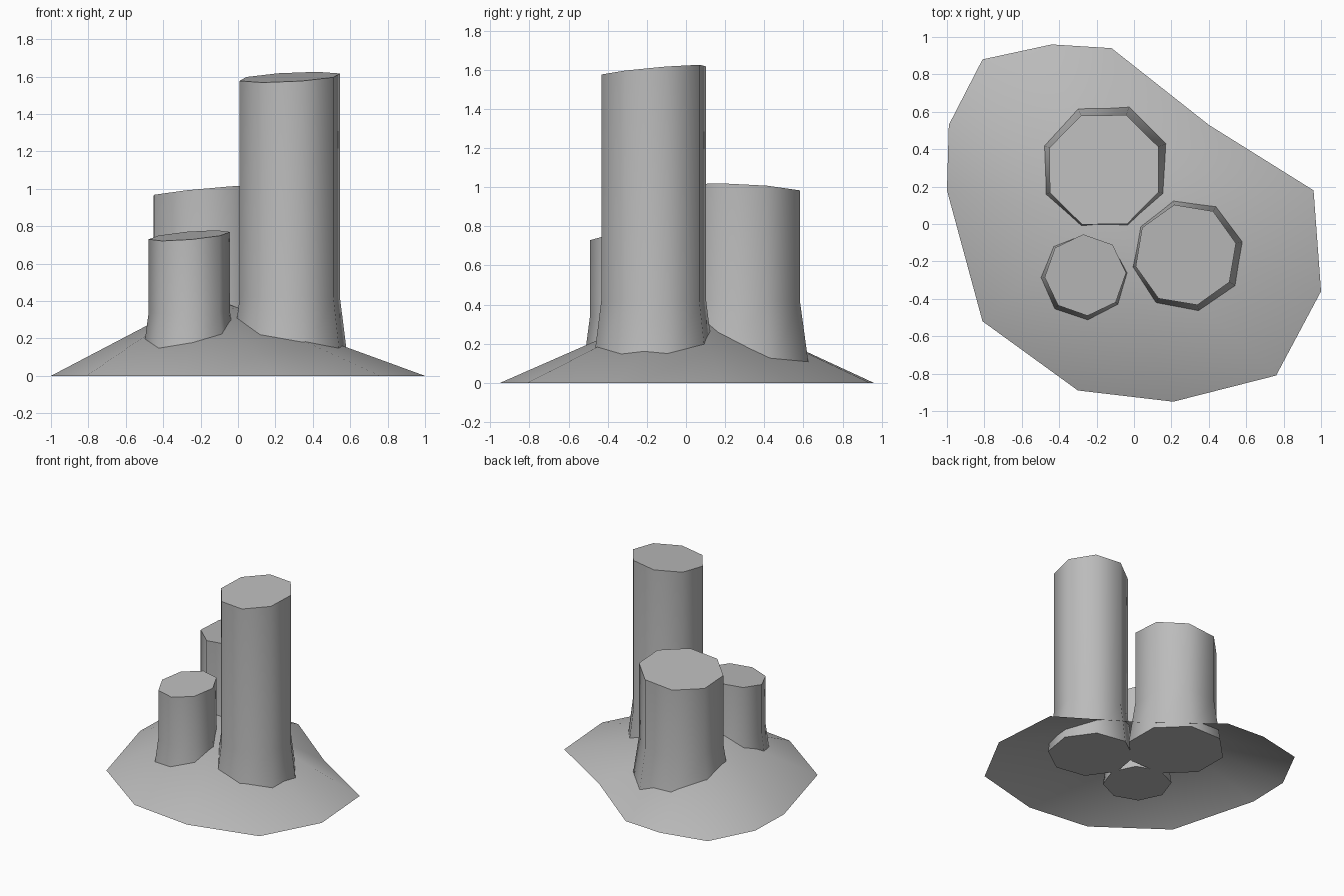
import bpy, bmesh
from math import cos, sin, radians

cube = bpy.data.objects.get("Cube")
if cube:
    bpy.data.objects.remove(cube, do_unlink=True)

# One plain stone colour
stone = bpy.data.materials.new("stone_grey")
stone.use_nodes = True
GREY = (0.5, 0.5, 0.5, 1)
stone.diffuse_color = GREY
stone.node_tree.nodes["Principled BSDF"].inputs["Base Color"].default_value = GREY


def finish(bm, name):
    """Turn a bmesh into a smooth object that keeps its rim edges sharp."""
    bmesh.ops.recalc_face_normals(bm, faces=bm.faces)
    mesh = bpy.data.meshes.new(name)
    bm.to_mesh(mesh)
    bm.free()
    mesh.materials.append(stone)
    mesh.shade_smooth()
    mesh.set_sharp_from_angle(angle=radians(60))
    obj = bpy.data.objects.new(name, mesh)
    bpy.context.collection.objects.link(obj)
    return obj


def mound(name, outline, apex):
    """Open-bottomed irregular cone."""
    bm = bmesh.new()
    tip = bm.verts.new(apex)
    rim = [bm.verts.new((x, y, 0)) for x, y in outline]
    for a, b in zip(rim, rim[1:] + rim[:1]):
        bm.faces.new((a, b, tip))
    return finish(bm, name)


def pillar(name, center, radius, turn, height, slope, flare_top):
    """Eight-sided column with a flared foot and a slanted top."""
    cx, cy = center
    bm = bmesh.new()
    rings = []
    for r, z, tilt in ((radius * 1.16, 0.08, 0), (radius, flare_top, 0), (radius, height, 1)):
        ring = []
        for i in range(8):
            a = radians(turn + 45 * i)
            dx, dy = r * cos(a), r * sin(a)
            dz = tilt * (slope[0] * dx + slope[1] * dy)
            ring.append(bm.verts.new((cx + dx, cy + dy, z + dz)))
        rings.append(ring)
    for low, high in zip(rings, rings[1:]):
        for i in range(8):
            j = (i + 1) % 8
            bm.faces.new((low[i], low[j], high[j], high[i]))
    bm.faces.new(rings[0][::-1])
    bm.faces.new(rings[-1])
    return finish(bm, name)


# Ground mound
mound("mound",
      [(-1, 0.18), (-0.81, -0.52), (-0.3, -0.89), (0.21, -0.95), (0.76, -0.81), (1, -0.36),
       (0.96, 0.18), (0.4, 0.53), (-0.12, 0.94), (-0.44, 0.96), (-0.81, 0.88), (-0.99, 0.53)],
      (-0.18, 0.03, 0.43))

# Three stone pillars
pillar("tall_pillar", (0.277, -0.165), 0.275, 13, 1.597, (0.053, 0.09), 0.42)
pillar("middle_pillar", (-0.16, 0.29), 0.315, 23, 0.988, (0.09, -0.05), 0.42)
pillar("short_pillar", (-0.26, -0.273), 0.218, 3, 0.75, (0.085, 0.1), 0.34)
